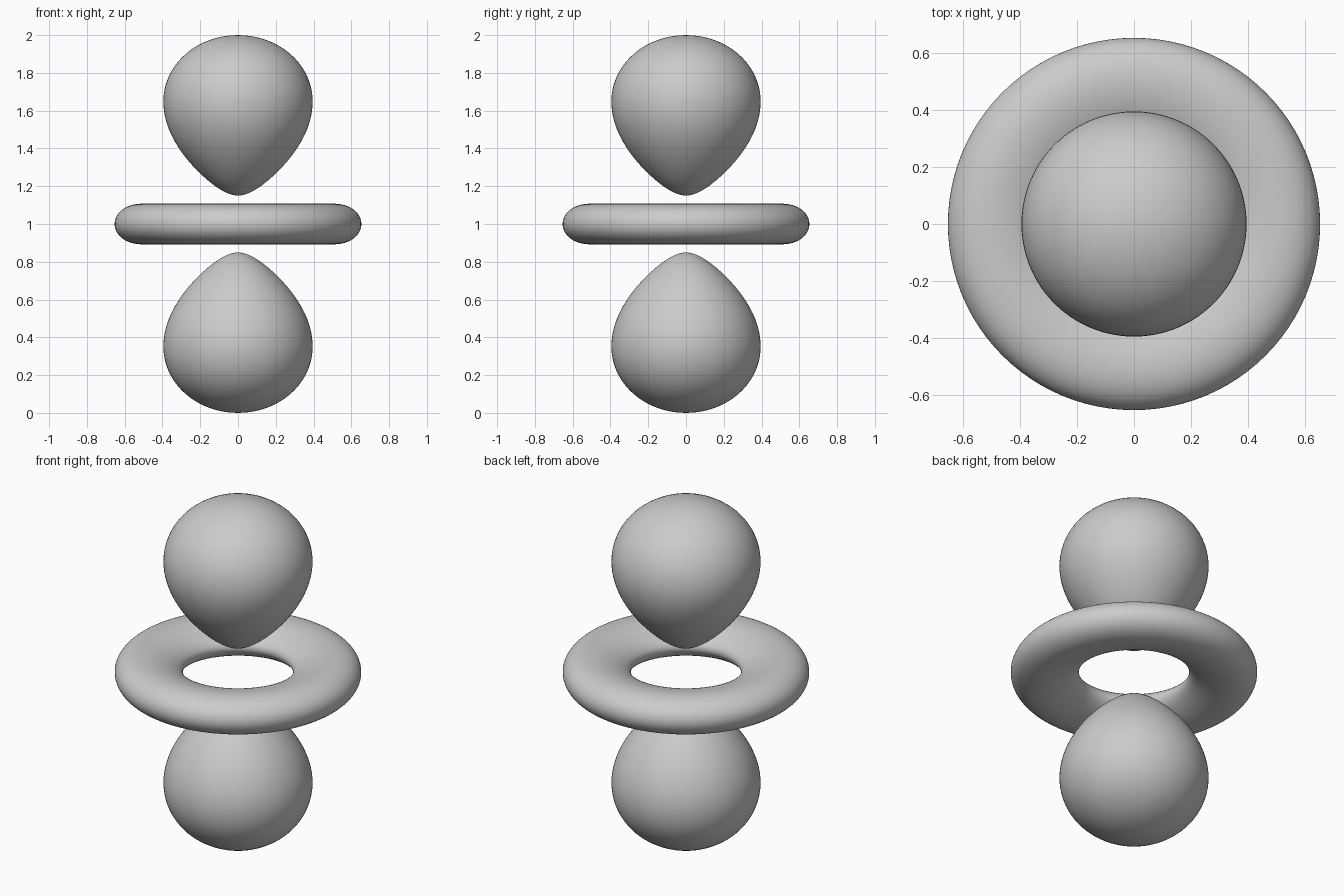
import bpy, bmesh, math

cube = bpy.data.objects.get("Cube")
if cube:
    bpy.data.objects.remove(cube, do_unlink=True)

DECAY = 4.455                    # falloff of the radial function
LEVEL = 2 * math.exp(-DECAY)     # surface level, puts lobe tips one unit from the centre
SEGMENTS, STEPS = 96, 48
CENTRE = 1.0

grey = bpy.data.materials.new("plain grey")
grey.use_nodes = True
colour = (0.6, 0.6, 0.6, 1)
grey.diffuse_color = colour
grey.node_tree.nodes["Principled BSDF"].inputs["Base Color"].default_value = colour


def radial(r):
    return r * r * math.exp(-DECAY * r)


def solve(low, high, value):
    """Radius between low and high where the radial function equals value."""
    rising = radial(low) < radial(high)
    for _ in range(60):
        mid = (low + high) / 2
        if (radial(mid) < value) == rising:
            low = mid
        else:
            high = mid
    return low


def profile(strength, sign):
    """Half outline (distance from axis, height) of one surface sheet."""
    peak = 2 / DECAY
    inner = solve(0.01, peak, LEVEL / strength)
    outer = solve(peak, 1.5, LEVEL / strength)
    points = []
    for i in range(STEPS + 1):
        r = inner + (outer - inner) * (1 - math.cos(math.pi * i / STEPS)) / 2
        cos2 = min(1, max(0, (1 + sign * LEVEL / radial(r)) / 3))
        if i in (0, STEPS):
            cos2 = 1 if sign > 0 else 0
        points.append((r * math.sqrt(1 - cos2), r * math.sqrt(cos2)))
    return points


def revolve(name, points):
    """Spin an outline round the vertical axis."""
    bm = bmesh.new()
    verts = [bm.verts.new((x, 0, z)) for x, z in points]
    edges = [bm.edges.new(pair) for pair in zip(verts, verts[1:])]
    bmesh.ops.spin(bm, geom=verts + edges, cent=(0, 0, 0), axis=(0, 0, 1),
                   angle=math.tau, steps=SEGMENTS, use_duplicate=False)
    bmesh.ops.remove_doubles(bm, verts=bm.verts, dist=0.00005)
    bmesh.ops.recalc_face_normals(bm, faces=bm.faces)
    for face in bm.faces:
        face.smooth = True
    mesh = bpy.data.meshes.new(name)
    bm.to_mesh(mesh)
    bm.free()
    mesh.materials.append(grey)
    obj = bpy.data.objects.new(name, mesh)
    obj.location.z = CENTRE
    bpy.context.collection.objects.link(obj)


# Teardrop lobes above and below
lobe = profile(2, 1)
revolve("upper_lobe", lobe)
revolve("lower_lobe", [(x, -z) for x, z in lobe])

# Ring round the middle, closed by mirroring its upper outline
ring = profile(1, -1)
revolve("middle_ring", ring + [(x, -z) for x, z in reversed(ring[:-1])])
